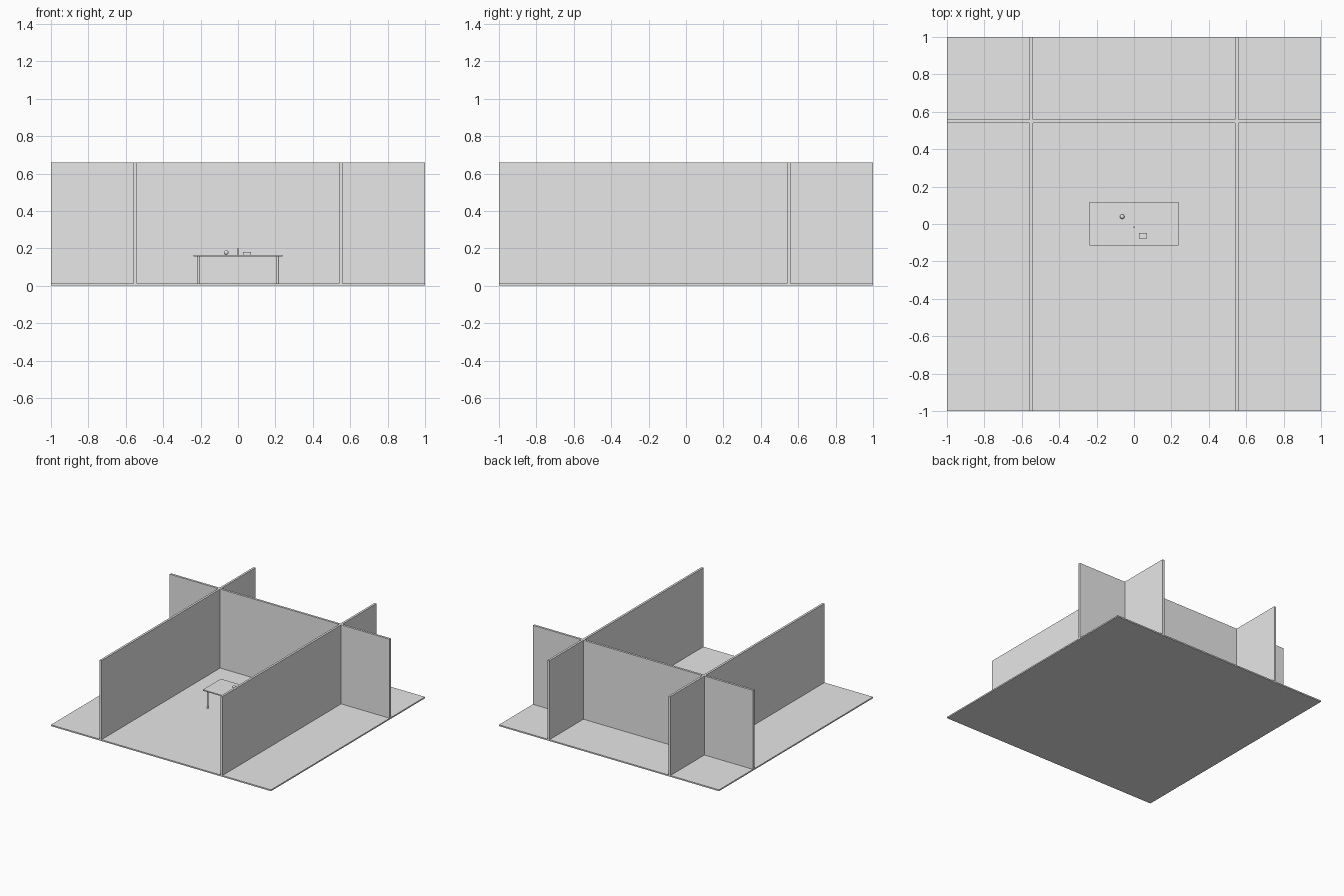
import bpy

if "Cube" in bpy.data.objects:
    bpy.data.objects.remove(bpy.data.objects["Cube"])

grey = bpy.data.materials.new("plain_grey")
grey.diffuse_color = (0.8, 0.8, 0.8, 1)
grey.use_nodes = True
grey.node_tree.nodes["Principled BSDF"].inputs["Base Color"].default_value = grey.diffuse_color


def finish(name):
    ob = bpy.context.object
    ob.name = name
    ob.data.materials.append(grey)
    return ob


def box(name, x, y, z):
    """Box from (min, max) ranges on each axis."""
    bpy.ops.mesh.primitive_cube_add(size=1, location=[sum(r) / 2 for r in (x, y, z)])
    ob = finish(name)
    ob.scale = [r[1] - r[0] for r in (x, y, z)]
    bpy.ops.object.transform_apply(location=False, rotation=False, scale=True)
    return ob


def rod(name, x, y, z, radius):
    bpy.ops.mesh.primitive_cylinder_add(vertices=24, radius=radius, depth=z[1] - z[0],
                                        location=(x, y, sum(z) / 2))
    finish(name)
    bpy.ops.object.shade_smooth_by_angle()


FLOOR, WALL_TOP, TABLE = 0.011, 0.66, 0.165

# Floor slab and the three crossing walls
box("floor", (-1, 1), (-1, 1), (0, FLOOR))
box("back_wall", (-1, 1), (0.541, 0.559), (FLOOR, WALL_TOP))
for side, s in (("left", -1), ("right", 1)):
    box(side + "_wall", (s * 0.55 - 0.009, s * 0.55 + 0.009), (-1, 1), (FLOOR, WALL_TOP))

# Table
box("table_top", (-0.239, 0.239), (-0.115, 0.118), (TABLE - 0.009, TABLE))
for x in (-0.212, 0.212):
    for y in (-0.09, 0.09):
        rod("table_leg", x, y, (FLOOR, TABLE - 0.009), 0.007)

# Small objects on the table
bpy.ops.mesh.primitive_uv_sphere_add(segments=24, ring_count=12, radius=0.012,
                                     location=(-0.063, 0.039, TABLE + 0.012))
finish("ball")
bpy.ops.object.shade_smooth_by_angle()
rod("candle", 0, -0.018, (TABLE, 0.202), 0.004)
box("small_box", (0.026, 0.07), (-0.078, -0.047), (TABLE, 0.18))
